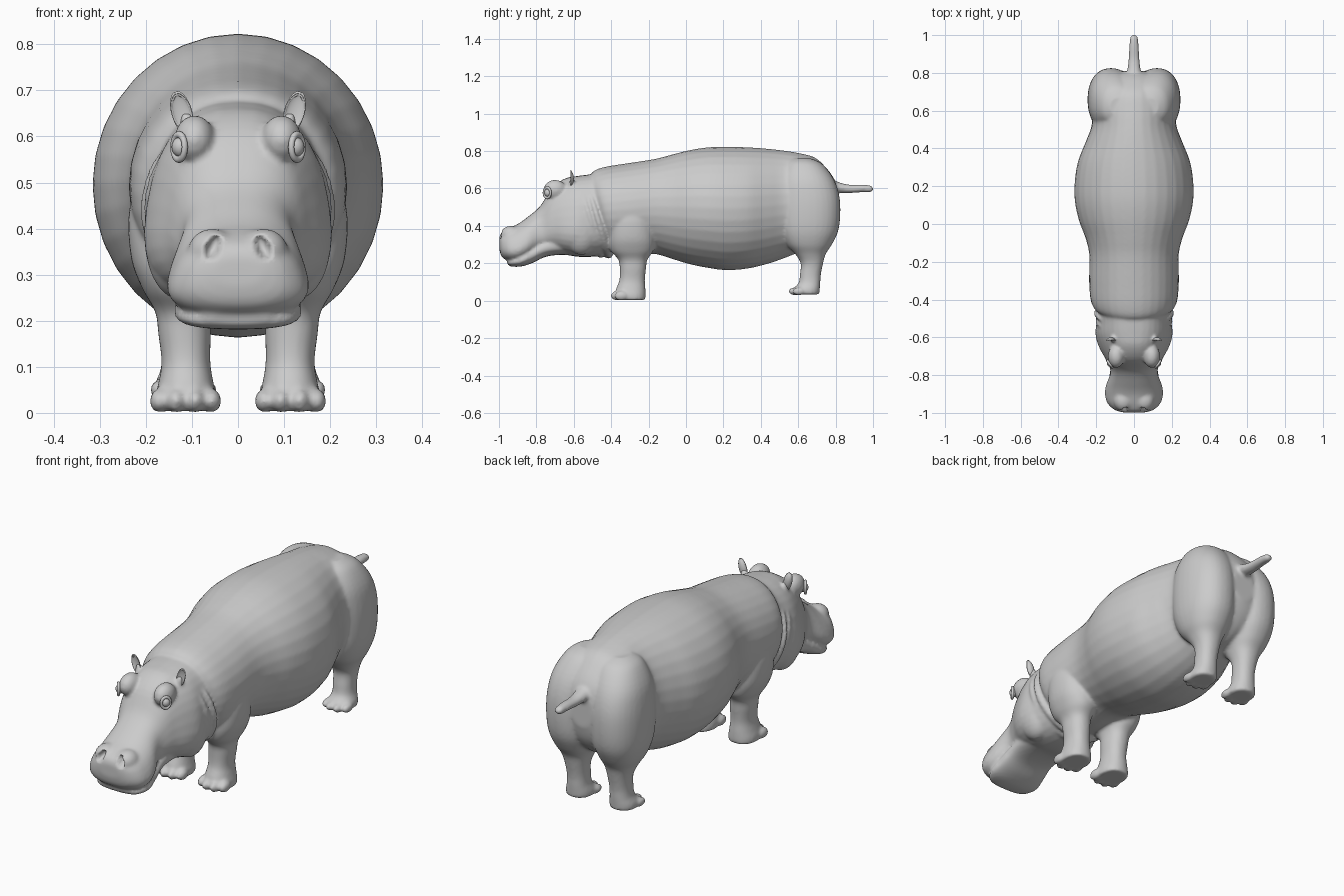
import bpy, bmesh, math
from mathutils import Vector as V

if "Cube" in bpy.data.objects:
    bpy.data.objects.remove(bpy.data.objects["Cube"])

parts = []


def loft(name, rings):
    """Closed skin over a list of equal-length point rings."""
    bm = bmesh.new()
    vs = [[bm.verts.new(p) for p in r] for r in rings]
    n = len(vs[0])
    for a, b in zip(vs, vs[1:]):
        for i in range(n):
            bm.faces.new((a[i], a[(i + 1) % n], b[(i + 1) % n], b[i]))
    bm.faces.new(vs[0])
    bm.faces.new(vs[-1])
    bmesh.ops.recalc_face_normals(bm, faces=bm.faces)
    me = bpy.data.meshes.new(name)
    bm.to_mesh(me)
    bm.free()
    ob = bpy.data.objects.new(name, me)
    bpy.context.collection.objects.link(ob)
    return ob


def ring(c, u, v, p=1.0, taper=0.0, n=32):
    """Superellipse ring; taper narrows the +v side."""
    out = []
    for i in range(n):
        a = 2 * math.pi * i / n
        x, y = (math.copysign(abs(t) ** p, t) for t in (math.cos(a), math.sin(a)))
        out.append(V(c) + V(u) * x * (1 - taper * y) + V(v) * y)
    return out


def dense(rows, k=4):
    """Catmull-Rom interpolation between parameter rows."""
    out = []
    for i in range(len(rows) - 1):
        a, b, c, d = (rows[min(max(j, 0), len(rows) - 1)] for j in range(i - 1, i + 3))
        for s in range(k):
            t = s / k
            out.append([q + .5 * t * (r - p + t * (2 * p - 5 * q + 4 * r - w + t * (3 * (q - r) + w - p)))
                        for p, q, r, w in zip(a, b, c, d)])
    return out + [rows[-1]]


def along_y(name, rows, p=1.0):
    """Rows: y, top, bottom, half width, taper, tilt."""
    rs = []
    for y, top, bot, w, taper, tilt in dense(rows):
        h = (top - bot) / 2
        rs.append(ring((0, y, (top + bot) / 2), (w, 0, 0), (0, -tilt * h, h), p, taper))
    parts.append(loft(name, rs))


def along_z(name, rows, side, p=.9):
    """Rows: z, x, y, x radius, y radius."""
    parts.append(loft(name, [ring((side * x, y, z), (rx, 0, 0), (0, ry, 0), p)
                             for z, x, y, rx, ry in dense(rows)]))


def ball(name, loc, size, rot=(0, 0, 0), join=True):
    bpy.ops.mesh.primitive_uv_sphere_add(segments=24, ring_count=14, location=loc, rotation=rot)
    ob = bpy.context.object
    ob.name = name
    ob.scale = size
    if join:
        parts.append(ob)
    return ob


# barrel trunk
along_y("trunk", [
    (-.475, .64, .30, .150, 0, .25), (-.45, .69, .26, .205, 0, .22), (-.40, .715, .25, .230, 0, .15),
    (-.30, .735, .245, .237, 0, .05), (-.17, .757, .25, .236, 0, 0), (-.08, .78, .225, .255, 0, 0),
    (.02, .805, .195, .292, 0, 0), (.12, .82, .175, .313, 0, 0), (.22, .823, .163, .314, 0, 0),
    (.33, .82, .172, .297, 0, 0), (.43, .813, .195, .258, 0, 0), (.52, .803, .225, .225, 0, 0),
    (.61, .788, .26, .222, 0, 0), (.69, .765, .28, .205, 0, 0), (.75, .71, .32, .18, 0, 0),
    (.79, .655, .38, .13, 0, 0), (.81, .60, .45, .06, 0, 0)])

# head with muzzle
along_y("head", [
    (-.998, .34, .275, .055, 0, 0), (-.985, .365, .235, .10, .1, 0), (-.95, .387, .213, .135, .2, 0),
    (-.90, .410, .210, .146, .25, 0), (-.85, .445, .228, .140, .25, 0), (-.78, .505, .260, .122, .12, 0),
    (-.72, .60, .270, .145, .15, 0), (-.65, .652, .250, .178, .22, 0), (-.58, .667, .235, .198, .18, 0),
    (-.50, .677, .235, .192, .12, 0), (-.42, .69, .25, .19, 0, 0)], .8)

# lower jaw
along_y("jaw", [
    (-.955, .215, .195, .06, 0, 0), (-.935, .225, .183, .11, 0, 0), (-.88, .25, .183, .138, 0, 0),
    (-.82, .29, .202, .133, 0, 0), (-.75, .33, .235, .125, 0, 0), (-.66, .36, .245, .13, 0, 0),
    (-.58, .38, .235, .13, 0, 0)], .8)

# tail
parts.append(loft("tail", [ring((0, y, z), (rx, 0, 0), (0, 0, rz), n=16) for y, z, rx, rz in dense([
    (.76, .625, .045, .04), (.81, .607, .036, .030), (.87, .598, .030, .023), (.94, .600, .025, .021),
    (.985, .598, .022, .018), (1.0, .597, .012, .010)])]))

# neck folds
for yc, rx, rz in ((-.475, .197, .205), (-.515, .19, .20)):
    rs = []
    for i in range(41):
        a = math.radians(-215 + 250 * i / 40)
        r = .004 + .017 * math.sin(math.pi * i / 40) ** .5
        c, s = math.cos(a), math.sin(a)
        rs.append(ring((rx * c, yc - .3 * rz * s, .45 + rz * s), (r * c, 0, r * s), (0, r, 0), n=12))
    parts.append(loft("neck_fold", rs))

for s in (1, -1):
    # front leg and shoulder
    along_z("front_leg", [
        (.004, .113, -.295, .066, .078), (.03, .113, -.298, .068, .082), (.065, .113, -.295, .060, .078),
        (.11, .113, -.288, .053, .068), (.17, .116, -.284, .057, .070), (.22, .120, -.284, .060, .078),
        (.27, .128, -.288, .080, .115), (.34, .135, -.29, .098, .125), (.45, .135, -.29, .10, .11),
        (.54, .12, -.29, .07, .06)], s)
    # hind leg and haunch
    along_z("hind_leg", [
        (.033, .118, .642, .062, .070), (.06, .118, .643, .063, .072), (.095, .116, .660, .052, .058),
        (.14, .115, .665, .050, .056), (.20, .115, .673, .056, .060), (.25, .117, .665, .073, .082),
        (.30, .120, .658, .098, .122), (.37, .121, .658, .118, .155), (.46, .122, .658, .124, .167),
        (.56, .120, .655, .122, .165), (.65, .110, .645, .115, .145), (.73, .09, .63, .09, .10),
        (.76, .08, .62, .05, .05)], s)
    # toes
    for dx, dy in ((-.056, .018), (-.02, 0), (.022, 0), (.058, .02)):
        ball("front_toe", (s * (.113 + dx), -.366 + dy, .026), (.021, .037, .026))
        ball("hind_toe", (s * (.118 + dx * .93), .583 + dy, .05), (.019, .036, .021))
    # brow, nostril mound, cheek
    ball("brow", (s * .094, -.70, .593), (.044, .062, .053))
    ball("nostril_mound", (s * .056, -.935, .352), (.052, .058, .048))
    ball("cheek", (s * .125, -.56, .38), (.078, .10, .135))
    # ear cup: front half of the ball pressed inwards
    ear = ball("ear", (s * .122, -.618, .652), (.021, .018, .043), (0, s * .28, 0), False)
    for v in ear.data.vertices:
        if v.co.y < 0:
            v.co.y *= -.5
    ear.modifiers.new("rim", "SOLIDIFY").thickness = .12
    ball("ear_stem", (s * .112, -.61, .625), (.016, .016, .03))
    # eye and lid
    eye = ball("eye", (s * .124, -.737, .577), (.020, .020, .022), join=False)
    bpy.ops.mesh.primitive_torus_add(major_segments=28, minor_segments=10, major_radius=.024, minor_radius=.007,
                                     location=(s * .128, -.742, .577), rotation=(math.pi / 2, 0, s * .95))
    lid = bpy.context.object
    lid.name = "eyelid"
    lid.scale = (.9, 1.12, 1)
    for ob in (ear, eye, lid):
        ob.data.shade_smooth()

# fuse all parts into one smooth skin
bpy.ops.object.select_all(action='DESELECT')
for ob in parts:
    ob.select_set(True)
body = parts[0]
bpy.context.view_layer.objects.active = body
bpy.ops.object.join()
body.name = "hippo_body"
rm = body.modifiers.new("fuse", "REMESH")
rm.mode = 'VOXEL'
rm.voxel_size = .008
sm = body.modifiers.new("soften", "SMOOTH")
sm.factor, sm.iterations = .5, 6
for m in ("fuse", "soften"):
    bpy.ops.object.modifier_apply(modifier=m)

# press in the nostrils
for v in body.data.vertices:
    x, y, z = v.co
    if y < -.9:
        dx, dz = abs(x) - .054 , z - .36
        d = ((dx + .3 * dz) / .017) ** 2 + (dz / .026) ** 2
        if d < 1:
            v.co.y += .035 * (1 - d) ** .6
body.data.shade_smooth()
